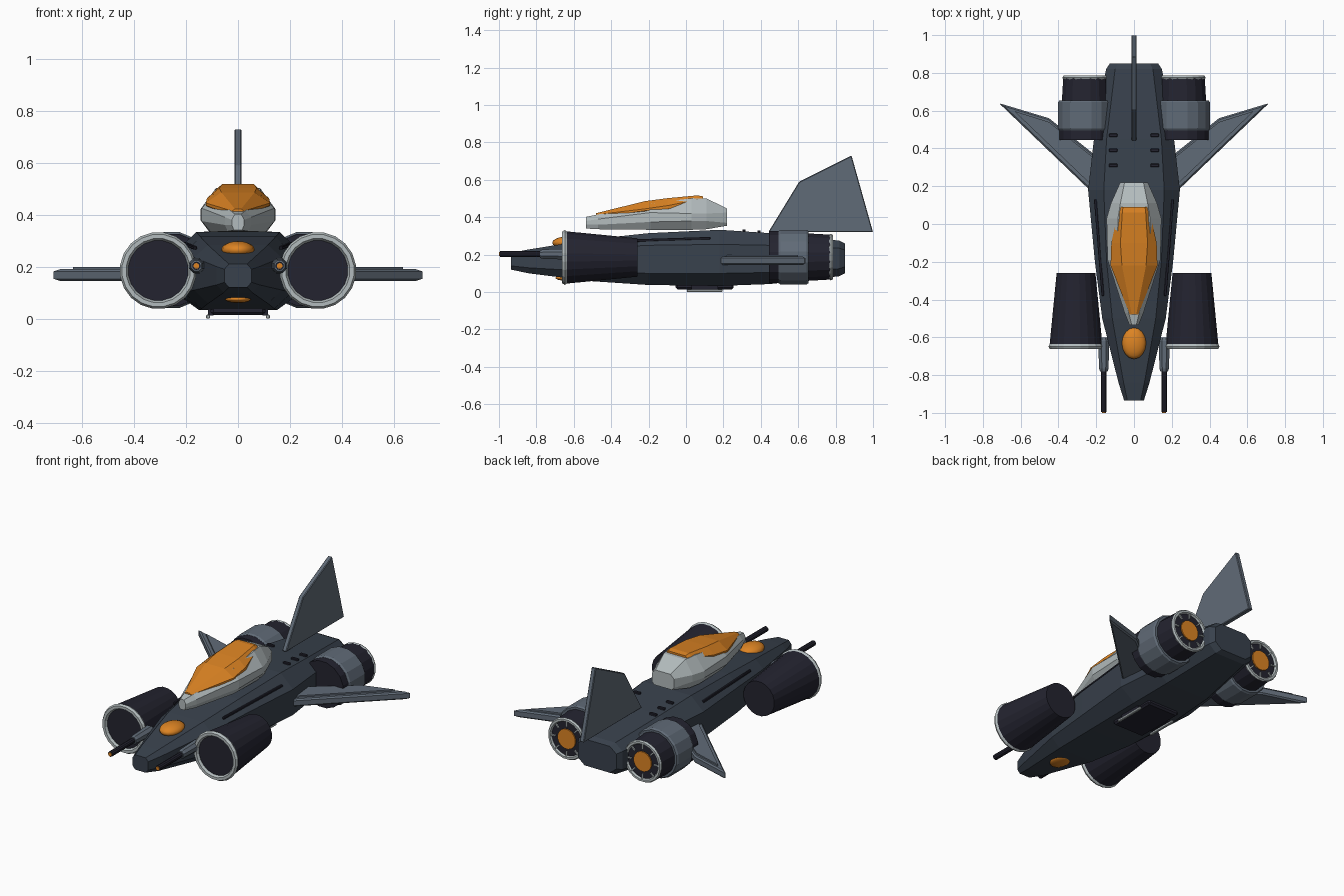
import bpy, bmesh, math
from mathutils import Matrix, Vector

if "Cube" in bpy.data.objects:
    bpy.data.objects.remove(bpy.data.objects["Cube"])


def material(name, rgb):
    m = bpy.data.materials.new(name)
    m.diffuse_color = (*rgb, 1)
    m.use_nodes = True
    m.node_tree.nodes["Principled BSDF"].inputs["Base Color"].default_value = m.diffuse_color
    return m


HULL = material("hull slate", (0.040, 0.053, 0.073))
STEEL = material("steel grey", (0.118, 0.147, 0.185))
LIGHT = material("pale grey", (0.45, 0.50, 0.51))
ORANGE = material("amber", (0.72, 0.23, 0.017))
DARK = material("dark violet grey", (0.017, 0.017, 0.029))


def finish(name, bm, mat, bevel=0.0):
    bmesh.ops.recalc_face_normals(bm, faces=bm.faces)
    me = bpy.data.meshes.new(name)
    bm.to_mesh(me)
    bm.free()
    me.materials.append(mat)
    ob = bpy.data.objects.new(name, me)
    bpy.context.collection.objects.link(ob)
    if bevel:
        b = ob.modifiers.new("bevel", 'BEVEL')
        b.width, b.segments, b.limit_method = bevel, 1, 'ANGLE'
    return ob


def loft(name, rings, mat, bevel=0.0):
    """Skin a list of equal-length rings and cap both ends."""
    bm = bmesh.new()
    vs = [[bm.verts.new(p) for p in r] for r in rings]
    n = len(vs[0])
    for a, b in zip(vs, vs[1:]):
        for i in range(n):
            bm.faces.new((a[i], a[(i + 1) % n], b[(i + 1) % n], b[i]))
    bm.faces.new(vs[0])
    bm.faces.new(vs[-1])
    return finish(name, bm, mat, bevel)


def section(y, top_w, w, bot_w, z0, zl, zh, z1):
    half = [(top_w, z1), (w, zh), (w, zl), (bot_w, z0)]
    return [(x, y, z) for x, z in half] + [(-x, y, z) for x, z in reversed(half)]


def turned(name, x, z, profile, mat, sides=16):
    """Closed solid turned about a lengthwise axis; profile is (y, radius)."""
    rings = []
    for y, r in profile:
        rings.append([(x + r * math.cos(2 * math.pi * (i + .5) / sides), y,
                       z + r * math.sin(2 * math.pi * (i + .5) / sides)) for i in range(sides)])
    return loft(name, rings, mat)


def lip(name, x, y, z, r, t, mat, sides=20):
    """Rounded ring facing along y."""
    bm = bmesh.new()
    vs = []
    for i in range(sides):
        a = 2 * math.pi * (i + .5) / sides
        vs.append([bm.verts.new((x + (r + t * math.cos(b)) * math.cos(a), y + t * math.sin(b),
                                 z + (r + t * math.cos(b)) * math.sin(a)))
                   for b in [k * math.pi / 3 for k in range(6)]])
    for i in range(sides):
        p, q = vs[i], vs[(i + 1) % sides]
        for k in range(6):
            bm.faces.new((p[k], p[(k + 1) % 6], q[(k + 1) % 6], q[k]))
    return finish(name, bm, mat)


def box(name, center, size, mat, bevel=0.0, rot=None):
    bm = bmesh.new()
    m = Matrix.Translation(center) @ (rot or Matrix()) @ Matrix.Diagonal((*size, 1))
    bmesh.ops.create_cube(bm, size=1, matrix=m)
    return finish(name, bm, mat, bevel)


def dome(name, center, radii, mat):
    bm = bmesh.new()
    m = Matrix.Translation(center) @ Matrix.Diagonal((*radii, 1))
    bmesh.ops.create_uvsphere(bm, u_segments=16, v_segments=10, radius=1, matrix=m)
    ob = finish(name, bm, mat)
    for p in ob.data.polygons:
        p.use_smooth = True
    return ob


# Hull: faceted tube, slim at the nose and tail
loft("fuselage", [
    section(-0.935, .035, .052, .035, .12, .14, .19, .21),
    section(-0.84, .055, .082, .055, .10, .13, .20, .228),
    section(-0.50, .115, .168, .115, .058, .11, .235, .283),
    section(-0.20, .145, .207, .14, .038, .10, .25, .315),
    section(0.18, .16, .243, .15, .033, .10, .255, .333),
    section(0.45, .145, .212, .14, .043, .105, .25, .315),
    section(0.82, .10, .148, .10, .085, .125, .235, .275),
    section(0.85, .085, .128, .085, .10, .135, .225, .26)], HULL)

# Cockpit shell and its glass
loft("canopy_shell", [
    section(-0.535, .012, .024, .015, .34, .36, .38, .402),
    section(-0.47, .028, .05, .04, .336, .36, .39, .415),
    section(-0.19, .09, .14, .105, .333, .375, .425, .472),
    section(0.03, .085, .145, .11, .333, .38, .42, .502),
    section(0.11, .072, .122, .10, .336, .38, .42, .50),
    section(0.22, .05, .073, .06, .355, .37, .425, .447)], LIGHT)
loft("canopy_glass", [
    section(-0.48, .012, .022, .02, .39, .40, .414, .422),
    section(-0.22, .064, .124, .10, .42, .435, .445, .486),
    section(-0.10, .072, .120, .10, .43, .445, .462, .502),
    section(0.06, .062, .085, .08, .45, .46, .494, .517),
    section(0.09, .058, .073, .07, .45, .46, .497, .512)], ORANGE)

# Amber sensor domes above and below the nose
dome("upper_sensor", (0, -.63, .264), (.064, .085, .034), ORANGE)
dome("lower_sensor", (0, -.63, .075), (.05, .068, .015), ORANGE)

# Tail fin
fin = [(.44, .32), (.605, .59), (.885, .73), (1.0, .32)]
loft("tail_fin", [[(x, y, z) for y, z in fin] for x in (-.014, .014)], STEEL, .004)

# Belly hatch
box("belly_hatch", (0, .10, .032), (.21, .31, .036), DARK, .01)

for s, side in ((-1, "left"), (1, "right")):
    # Front intake: tapering drum, pale lip, dark mouth
    x, z = s * .307, .185
    turned(side + "_intake", x, z, [(-.645, .142), (-.26, .104)], DARK, 20)
    lip(side + "_intake_lip", x, -.648, z, .132, .016, LIGHT)

    # Rear engine: drum, steel collar, nozzle lip, glowing core, spokes
    x, z = s * .255, .187
    turned(side + "_engine", x, z, [(.445, .141), (.52, .141), (.64, .13), (.775, .122)], DARK)
    turned(side + "_engine_collar", x, z,
           [(.495, .142), (.505, .149), (.645, .149), (.655, .142)], STEEL)
    lip(side + "_nozzle_lip", x, .775, z, .114, .012, LIGHT)
    turned(side + "_engine_core", x, z, [(.76, .06), (.782, .06)], ORANGE)
    for k in range(8):
        a = k * math.pi / 4
        c = (x + .09 * math.cos(a), .777, z + .09 * math.sin(a))
        box(side + "_nozzle_spoke", c, (.03, .012, .008), LIGHT, 0, Matrix.Rotation(-a, 4, 'Y'))

    # Swept wing with a slightly raised inner panel
    wing = [(.20, .15), (.245, .19), (.715, .64), (.45, .56), (.20, .36)]
    loft(side + "_wing", [[(s * px, py, pz) for px, py in wing] for pz in (.145, .190)],
         STEEL, .008)
    panel = [(.20, .185), (.245, .225), (.635, .598), (.45, .54), (.20, .34)]
    loft(side + "_wing_panel", [[(s * px, py, pz) for px, py in panel] for pz in (.185, .199)],
         STEEL)

    # Nose gun: housing, barrel, amber muzzle
    x, z = s * .16, .203
    turned(side + "_gun_housing", x, z, [(-.78, .022), (-.765, .027), (-.62, .032), (-.60, .02)],
           STEEL, 8)
    turned(side + "_gun_barrel", x, z, [(-.995, .016), (-.70, .016)], DARK, 10)
    turned(side + "_gun_muzzle", x, z, [(-1.0, .011), (-.99, .011)], ORANGE, 10)

    # Landing rail under the belly
    box(side + "_belly_rail", (s * .115, .10, .0075), (.015, .19, .015), LIGHT, .003)
    box(side + "_rail_mount", (s * .105, .10, .025), (.02, .14, .025), DARK)

    # Shoulder slot along the hull
    a, b = Vector((s * .165, -.38, .272)), Vector((s * .205, .13, .288))
    box(side + "_shoulder_slot", (a + b) / 2, (.014, (b - a).length, .014), DARK, .003,
        (b - a).to_track_quat('Y', 'Z').to_matrix().to_4x4())

    # Back vents
    for y in (.31, .39, .47):
        box(side + "_back_vent", (s * .11, y, .333 - (y - .18) * .067), (.045, .018, .022), DARK, .003)
